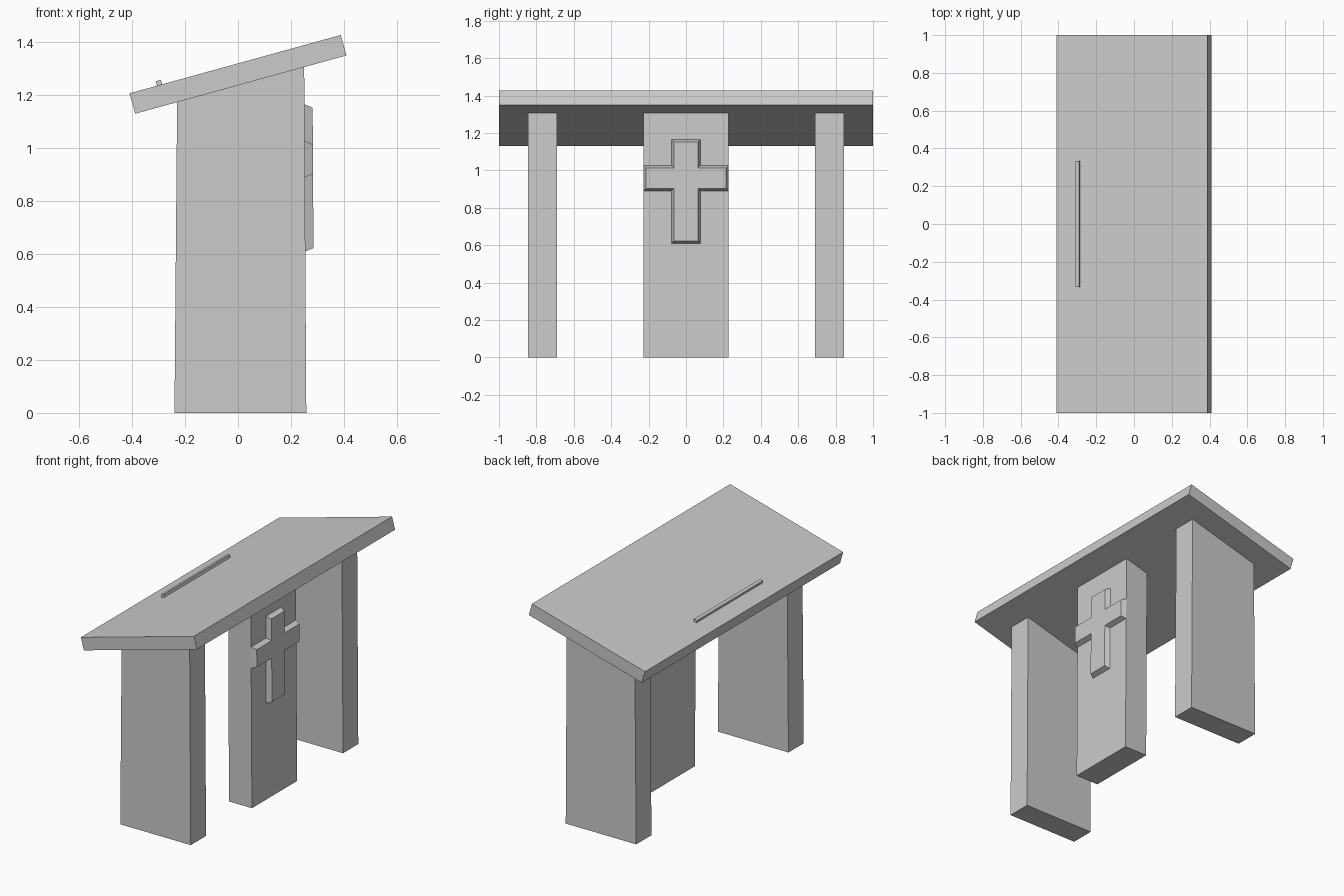
import bpy

if "Cube" in bpy.data.objects:
    bpy.data.objects.remove(bpy.data.objects["Cube"])


def mesh_object(name, verts, faces):
    mesh = bpy.data.meshes.new(name)
    mesh.from_pydata(verts, [], faces)
    obj = bpy.data.objects.new(name, mesh)
    bpy.context.collection.objects.link(obj)
    return obj


def loft(name, a, b):
    """Closed solid between two outlines with matching points."""
    n = len(a)
    faces = [tuple(range(n))[::-1], tuple(range(n, 2 * n))]
    faces += [(i, (i + 1) % n, n + (i + 1) % n, n + i) for i in range(n)]
    return mesh_object(name, a + b, faces)


def extrude_y(name, profile, y0, y1):
    """Extrude an anticlockwise x-z profile along y."""
    return loft(name, [(x, y1, z) for x, z in profile],
                [(x, y0, z) for x, z in profile])


SLOPE = 0.276


def under(x):
    return 1.13 + SLOPE * (x + 0.388)


def over(x):
    return 1.207 + SLOPE * (x + 0.41)


# Sloping desk top
extrude_y("desk_top", [(-0.388, under(-0.388)), (0.41, under(0.41)),
                       (0.388, over(0.388)), (-0.41, over(-0.41))], -1, 1)

# Stop ledge lying on the slope
lx, lz, w, h = -0.306, over(-0.306), 0.0195, 0.017
extrude_y("paper_ledge", [(lx, lz), (lx + w, lz + w * SLOPE),
                          (lx + w - h * SLOPE, lz + w * SLOPE + h),
                          (lx - h * SLOPE, lz + h)], -0.333, 0.333)

# Tapered side legs
leg = [(-0.24, 0), (0.258, 0), (0.25, under(0.25)), (-0.23, under(-0.23))]
for side, y in (("front", -0.768), ("back", 0.768)):
    extrude_y(side + "_leg", leg, y - 0.077, y + 0.077)

# Centre panel
extrude_y("centre_panel", [(0.096, 0), (0.258, 0), (0.25, under(0.25)),
                           (0.09, under(0.09))], -0.228, 0.228)


# Raised cross with chamfered sides
def cross(inset, face_x):
    a, s = 0.228 - inset, 0.078 - inset
    lo, hi = 0.89 + inset, 1.027 - inset
    bottom, top = 0.61 + inset, 1.166 - inset
    half = [(s, bottom), (s, lo), (a, lo), (a, hi), (s, hi), (s, top)]
    outline = half + [(-y, z) for y, z in reversed(half)]
    return [(face_x(z), y, z) for y, z in outline]


loft("cross", cross(0, lambda z: 0.258 - 0.008 * z / 1.306),
     cross(0.013, lambda z: 0.289 - 0.008 * z / 1.306))
